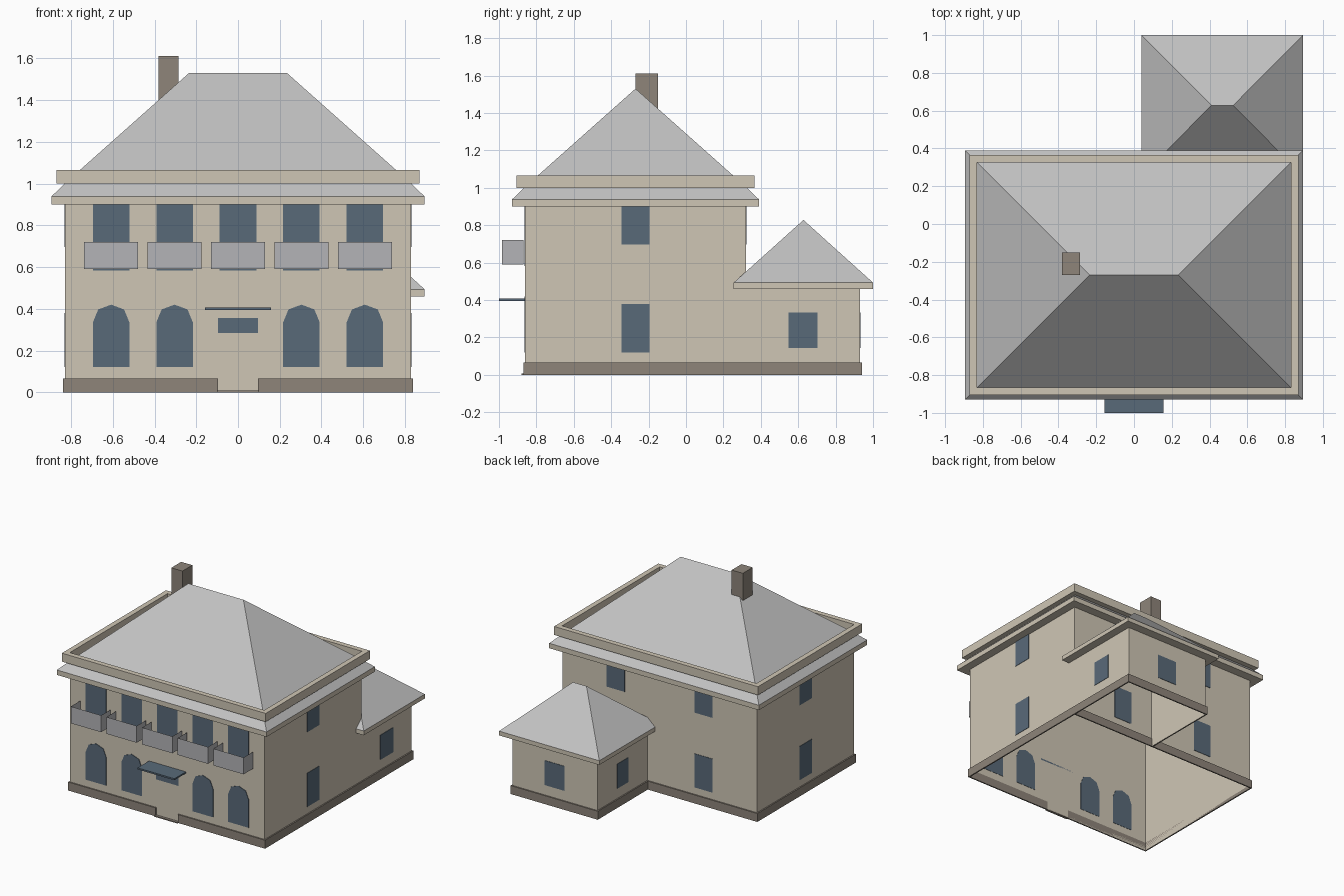
import bpy
import bmesh

if "Cube" in bpy.data.objects:
    bpy.data.objects.remove(bpy.data.objects["Cube"], do_unlink=True)


def material(name, *srgb):
    col = [(c / 255 / 12.92 if c < 11 else ((c / 255 + 0.055) / 1.055) ** 2.4) for c in srgb] + [1]
    m = bpy.data.materials.new(name)
    m.use_nodes = True
    m.diffuse_color = col
    bsdf = next(n for n in m.node_tree.nodes if n.type == 'BSDF_PRINCIPLED')
    bsdf.inputs["Base Color"].default_value = col
    return m


PLASTER = material("cream plaster", 207, 198, 181)
STONE = material("brown stone", 142, 133, 122)
SLATE = material("grey roof", 194, 194, 194)
GLASS = material("blue glass", 89, 106, 121)
METAL = material("grey metal", 180, 180, 183)


def rect(x0, x1, y0, y1, z):
    return [(x0, y0, z), (x1, y0, z), (x1, y1, z), (x0, y1, z)]


def centred(hx, hy, z):
    # rectangle about the middle of the main block
    return rect(-hx, hx, CY - hy, CY + hy, z)


def loft(name, loops, mats, closed=True, caps=False, cyclic=False):
    """Skin matching loops; mats holds one material per band of faces."""
    bm = bmesh.new()
    rings = [[bm.verts.new(p) for p in loop] for loop in loops]
    n = len(rings[0])
    bands = list(zip(rings, rings[1:] + rings[:1]))
    if not cyclic:
        bands.pop()
    for k, (a, b) in enumerate(bands):
        for i in range(n if closed else n - 1):
            j = (i + 1) % n
            f = bm.faces.new((a[i], a[j], b[j], b[i]))
            f.material_index = min(k, len(mats) - 1)
    if caps:
        bm.faces.new(rings[0][::-1])
        if len(set(loops[-1])) == n:
            bm.faces.new(rings[-1])
    bmesh.ops.remove_doubles(bm, verts=bm.verts, dist=0.0001)
    me = bpy.data.meshes.new(name)
    bm.to_mesh(me)
    bm.free()
    for m in mats:
        me.materials.append(m)
    ob = bpy.data.objects.new(name, me)
    bpy.context.collection.objects.link(ob)
    return ob


def box(name, x0, x1, y0, y1, z0, z1, mat):
    return loft(name, [rect(x0, x1, y0, y1, z0), rect(x0, x1, y0, y1, z1)], [mat], caps=True)


def window(name, side, wall, c, w, z0, z1):
    # thin pane just proud of a wall; side is the axis and direction it faces
    s = 1 if side[0] == "+" else -1
    a, b = sorted((wall + s * 0.001, wall + s * 0.004))
    if side[1] == "x":
        box(name, a, b, c - w / 2, c + w / 2, z0, z1, GLASS)
    else:
        box(name, c - w / 2, c + w / 2, a, b, z0, z1, GLASS)


CY = -0.27
HX, HY = 0.83, 0.59
FRONT, BACK = CY - HY, CY + HY
AX, AY = 0.105, 0.93          # annex left and back walls

# Main block
loft("main_walls", [centred(HX, HY, 0), centred(HX, HY, 0.91)], [PLASTER])
loft("main_eave", [centred(0.895, 0.66, 0.9), centred(0.895, 0.66, 0.938),
                   centred(HX, 0.595, 1.0)], [PLASTER, SLATE], caps=True)
loft("parapet", [centred(0.87, 0.635, 1.0), centred(0.87, 0.635, 1.065),
                 centred(HX, 0.595, 1.065), centred(HX, 0.595, 1.0)], [PLASTER], cyclic=True)
loft("main_roof", [centred(HX, 0.595, 1.001), centred(0.235, 0, 1.53)], [SLATE], caps=True)
box("chimney", -0.38, -0.285, -0.27, -0.15, 1.15, 1.612, STONE)

# Rear annex
path = [(HX, BACK), (HX, AY), (AX, AY), (AX, BACK)]
loft("annex_walls", [[(x, y, z) for x, y in path] for z in (0, 0.465)], [PLASTER], closed=False)
loft("annex_eave", [rect(0.04, 0.895, 0.255, 1, z) for z in (0.46, 0.493)], [PLASTER], caps=True)
loft("annex_roof", [rect(0.04, 0.895, 0.255, 1, 0.493),
                    rect(0.41, 0.525, 0.628, 0.628, 0.828)], [SLATE], caps=True)

# Stone plinth strips, with a gap at the entrance
T, PZ = 0.01, 0.065
for name, x0, x1, y0, y1 in (
        ("front_left", 0.095, HX + T, FRONT - T, FRONT),
        ("front_right", -HX - T, -0.095, FRONT - T, FRONT),
        ("left", HX, HX + T, FRONT, AY + T),
        ("right", -HX - T, -HX, FRONT, BACK + T),
        ("back", -HX, HX, BACK, BACK + T),
        ("annex_back", AX - T, HX, AY, AY + T),
        ("annex_right", AX - T, AX, BACK + T, AY)):
    box("plinth_" + name, x0, x1, y0, y1, 0, PZ, STONE)
box("entrance_step", -0.1, 0.1, FRONT - 0.02, FRONT, 0, 0.008, STONE)

# Front: upper windows with balconies, arched windows below
half = [(0.0875, 0.12), (0.0875, 0.335), (0.062, 0.397), (0, 0.42)]
arch = half + [(-x, z) for x, z in half[2::-1]]
for i in range(-2, 3):
    cx = i * 0.304
    window("upper_front_window", "-y", FRONT, cx, 0.175, 0.583, 0.9)
    rail = [(cx - 0.129, -0.87), (cx - 0.129, -0.985), (cx + 0.129, -0.985), (cx + 0.129, -0.87)]
    loft("balcony_rail", [[(x, y, z) for x, y in rail] for z in (0.59, 0.72)],
         [METAL], closed=False)
    if i:
        loft("arched_window", [[(cx + x, y, z) for x, z in arch]
                               for y in (FRONT + 0.002, FRONT - 0.004)], [GLASS], caps=True)

# Entrance
window("entrance_window", "-y", FRONT, 0, 0.19, 0.283, 0.355)
box("entrance_canopy", -0.157, 0.157, -1.0, FRONT, 0.395, 0.407, GLASS)

# Side and back windows
for z0, z1 in ((0.12, 0.38), (0.697, 0.9)):
    for side, wall in (("+x", HX), ("-x", -HX)):
        window("side_window", side, wall, CY, 0.15, z0, z1)
    for cx in (-0.375, 0.375):
        window("back_window", "+y", BACK, cx, 0.155, z0, z1)
window("annex_left_window", "+x", HX, 0.625, 0.155, 0.143, 0.333)
window("annex_right_window", "-x", AX, 0.625, 0.135, 0.143, 0.333)
window("annex_back_window", "+y", AY, 0.47, 0.17, 0.143, 0.333)
